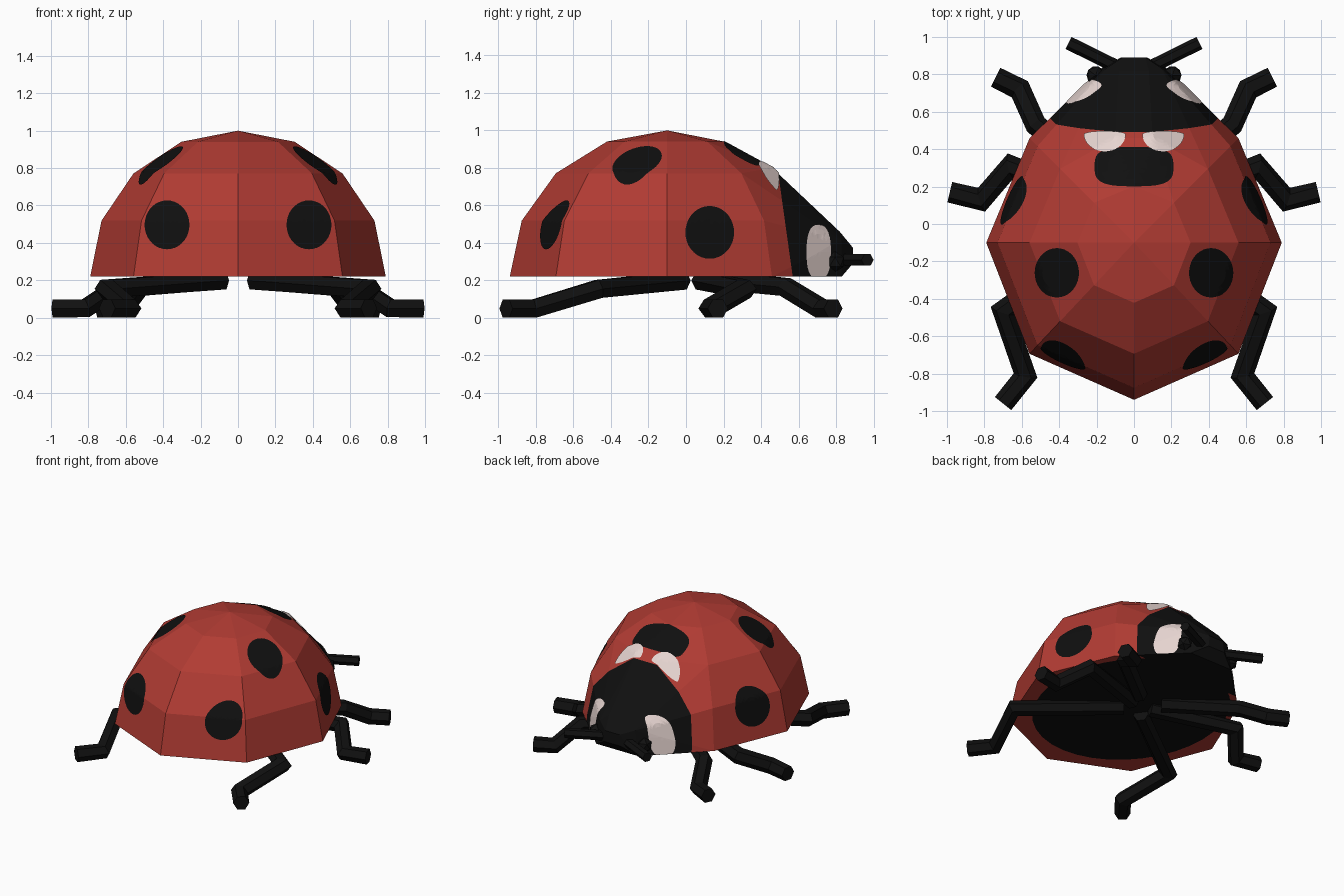
import bpy, bmesh, math
from mathutils import Vector
from mathutils.bvhtree import BVHTree

if "Cube" in bpy.data.objects:
    bpy.data.objects.remove(bpy.data.objects["Cube"])


def material(name, rgb):
    m = bpy.data.materials.new(name)
    m.diffuse_color = (*rgb, 1)
    m.use_nodes = True
    m.node_tree.nodes["Principled BSDF"].inputs["Base Color"].default_value = m.diffuse_color
    return m


RED = material("shell red", (0.44, 0.044, 0.033))
BLACK = material("black", (0.005, 0.005, 0.005))
WHITE = material("off white", (0.84, 0.70, 0.67))


def finish(bm, name, *mats):
    bmesh.ops.recalc_face_normals(bm, faces=bm.faces)
    return to_object(bm, name, *mats)


def to_object(bm, name, *mats):
    me = bpy.data.meshes.new(name)
    bm.to_mesh(me)
    bm.free()
    for m in mats:
        me.materials.append(m)
    ob = bpy.data.objects.new(name, me)
    bpy.context.collection.objects.link(ob)
    return ob


# Body: faceted half dome joined to a tapering head by a convex hull
bm = bmesh.new()
for ring in range(5):
    lat = math.radians(22.5 * ring)
    for k in range(8 if ring < 4 else 1):
        a = math.pi / 4 * k
        x, y = math.cos(lat) * math.cos(a), math.cos(lat) * math.sin(a)
        bm.verts.new((0.79 * x, -0.10 + y * (0.79 if y > 0 else 0.84),
                      0.22 + 0.78 * math.sin(lat)))
for s in (-1, 1):
    for x, y, z in ((0.10, 0.46, 0.80), (0.08, 0.82, 0.46), (0.18, 0.83, 0.22),
                    (0.15, 0.83, 0.41), (0.06, 0.89, 0.375), (0.07, 0.89, 0.29)):
        bm.verts.new((s * x, y, z))
res = bmesh.ops.convex_hull(bm, input=bm.verts[:])
inner = {v for v in res["geom_interior"] + res["geom_unused"]
         if isinstance(v, bmesh.types.BMVert)}
bmesh.ops.delete(bm, geom=list(inner), context='VERTS')
bmesh.ops.dissolve_limit(bm, angle_limit=0.01, verts=bm.verts[:], edges=bm.edges[:])

# Black hood: cut by a leaning plane, everything ahead of it is black
cut_n, cut_p = Vector((0, 1, 0.14)), Vector((0, 0.60, 0))
bmesh.ops.bisect_plane(bm, geom=bm.verts[:] + bm.edges[:] + bm.faces[:],
                       plane_co=cut_p, plane_no=cut_n)
bmesh.ops.recalc_face_normals(bm, faces=bm.faces)
for f in bm.faces:
    f.material_index = int((f.calc_center_median() - cut_p).dot(cut_n) > 0)
tree = BVHTree.FromBMesh(bm)
finish(bm, "body", RED, BLACK)


# Painted marks: thin rounded plates projected onto the body
def mark(name, mat, centre, u, v, ru, rv, lift=0.004, power=2.0, v_top=1.0,
         rings=6, segs=36):
    u, v, centre = Vector(u), Vector(v), Vector(centre)
    d = u.cross(v)
    bm = bmesh.new()

    def point(r, k):
        a = 2 * math.pi * k / segs
        c, s = math.cos(a), math.sin(a)
        pu = math.copysign(abs(c) ** (2 / power), c) * r * ru
        pv = math.copysign(abs(s) ** (2 / power), s) * r * rv
        if pv > 0:
            pv *= v_top
        p = centre + u * pu + v * pv
        if abs(d.z) < 0.5:
            p.z = max(p.z, 0.222)
        hit, n, _, _ = tree.ray_cast(p + d * 3, -d)
        return bm.verts.new(hit + n * lift if hit else p)

    loops = [[point((i + 1) / rings, k) for k in range(segs)] for i in range(rings)]
    mid = point(0, 0)
    for k in range(segs):
        j = (k + 1) % segs
        bm.faces.new((mid, loops[0][k], loops[0][j]))
        for a, b in zip(loops, loops[1:]):
            bm.faces.new((a[k], b[k], b[j], a[j]))
    to_object(bm, name, mat)


X, Y, Z = (1, 0, 0), (0, 1, 0), (0, 0, 1)
for s, side in ((-1, "left"), (1, "right")):
    along = (0, s, 0)
    mark(side + "_side_spot", BLACK, (0, 0.125, 0.455), along, Z, 0.13, 0.14)
    mark(side + "_top_spot", BLACK, (s * 0.41, -0.26, 0), X, Y, 0.118, 0.132)
    mark(side + "_rear_spot", BLACK, (s * 0.378, 0, 0.495), X, Z, 0.12, 0.13)
    mark(side + "_cheek_patch", WHITE, (0, 0.705, 0.35), along, Z, 0.065, 0.145,
         power=2.6)
    mark(side + "_front_patch", WHITE, (s * 0.155, 0.475, 0), X, Y, 0.11, 0.09,
         lift=0.007, v_top=0.2)
mark("centre_spot", BLACK, (0, 0.305, 0), X, Y, 0.21, 0.105, power=3.2)
mark("belly", BLACK, (0, -0.03, 0), X, (0, -1, 0), 0.65, 0.74, rings=3)


# Limbs: six-sided tubes along a path
def limb(name, path, r):
    pts = [Vector(p) for p in path]
    bm = bmesh.new()
    loops = []
    for i, p in enumerate(pts):
        dirs = [(pts[j + 1] - pts[j]).normalized() for j in (i - 1, i)
                if 0 <= j < len(pts) - 1]
        t = sum(dirs, Vector()).normalized()
        side = t.cross(Vector(Z)).normalized()
        up = side.cross(t)
        wide = 1 / max(0.6, t.dot(dirs[0]))
        loops.append([bm.verts.new(p + side * r * wide * math.cos(k * math.pi / 3)
                                   + up * r * math.sin(k * math.pi / 3))
                      for k in range(6)])
    for a, b in zip(loops, loops[1:]):
        for k in range(6):
            j = (k + 1) % 6
            bm.faces.new((a[k], a[j], b[j], b[k]))
    bm.faces.new(loops[0])
    bm.faces.new(loops[-1])
    finish(bm, name, BLACK)


limbs = {
    "front_leg": (0.056, [(0.10, 0.18, 0.20), (0.525, 0.53, 0.165),
                          (0.61, 0.72, 0.05), (0.74, 0.785, 0.05)]),
    "middle_leg": (0.056, [(0.08, 0.08, 0.20), (0.66, 0.31, 0.155),
                           (0.815, 0.13, 0.05), (0.985, 0.17, 0.05)]),
    "rear_leg": (0.056, [(0.08, -0.02, 0.20), (0.70, -0.465, 0.155),
                         (0.58, -0.81, 0.05), (0.70, -0.96, 0.05)]),
    "antenna": (0.036, [(0.05, 0.82, 0.31), (0.35, 0.968, 0.31)]),
}
for s, side in ((-1, "left"), (1, "right")):
    for name, (r, path) in limbs.items():
        limb(side + "_" + name, [(s * x, y, z) for x, y, z in path], r)
    # Eyes
    bm = bmesh.new()
    bmesh.ops.create_icosphere(bm, subdivisions=1, radius=0.055)
    bmesh.ops.translate(bm, verts=bm.verts, vec=(s * 0.205, 0.795, 0.30))
    finish(bm, side + "_eye", BLACK)
